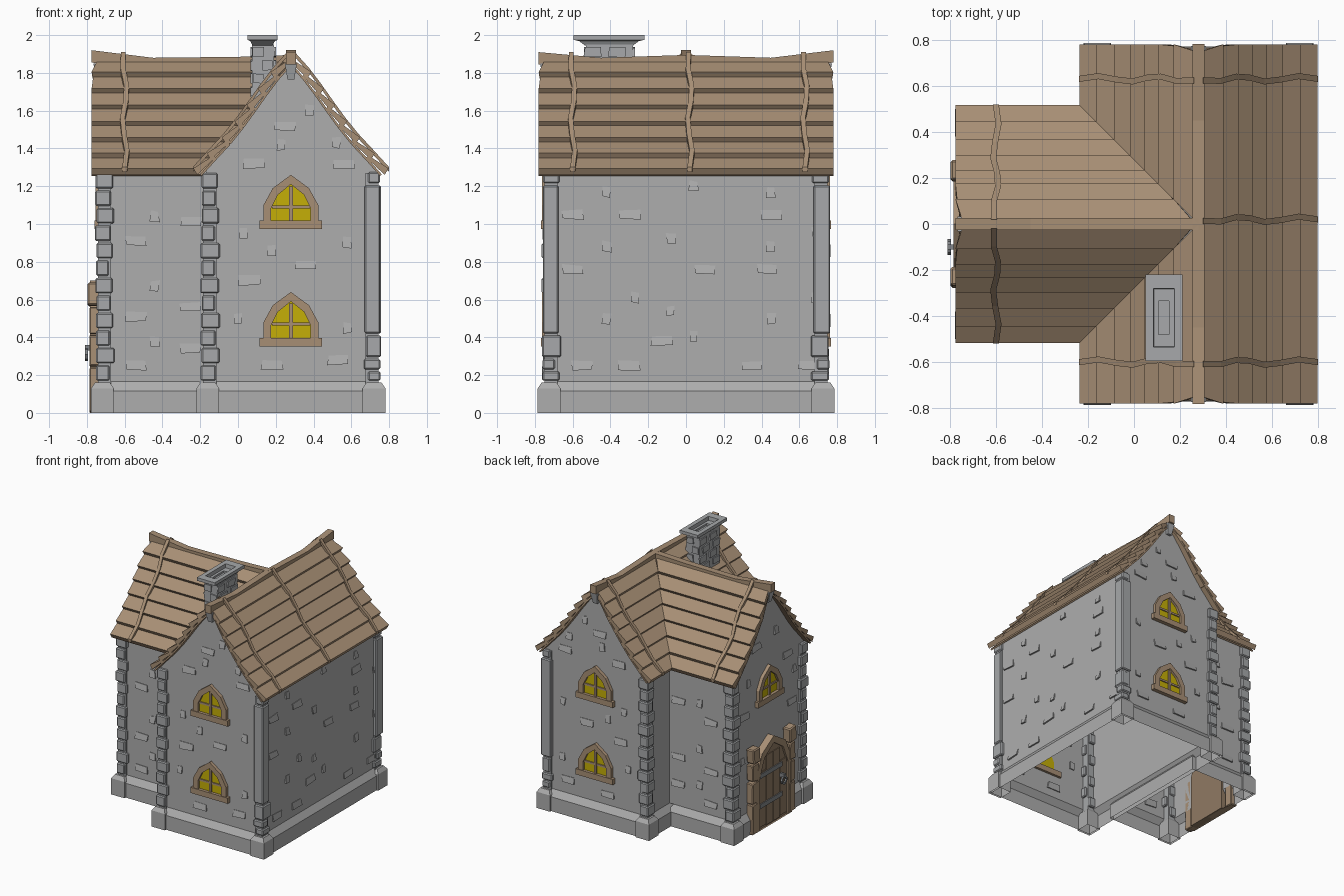
import bpy, bmesh, math, random
from mathutils import Vector

random.seed(4)
cube = bpy.data.objects.get("Cube")
if cube:
    bpy.data.objects.remove(cube, do_unlink=True)


def material(name, r, g, b):
    m = bpy.data.materials.new(name)
    m.use_nodes = True
    m.diffuse_color = (r, g, b, 1)
    m.node_tree.nodes["Principled BSDF"].inputs["Base Color"].default_value = (r, g, b, 1)
    return m


STONE = material("wall stone", .42, .42, .42)
TRIM = material("trim stone", .385, .395, .405)
WOOD = material("wood", .39, .275, .178)
DARK = material("dark wood", .28, .195, .125)
GLASS = material("yellow glass", .56, .43, .002)
IRON = material("iron", .23, .24, .25)
parts = {}


def loft(name, mat, rings, caps=(True, True), closed=True, bevel=0):
    """Skin a list of equal rings and add the result to a named part."""
    bm = bmesh.new()
    rows = [[bm.verts.new(p) for p in r] for r in rings]
    n = len(rows[0])
    for a, b in zip(rows, rows[1:]):
        for i in range(n if closed else n - 1):
            j = (i + 1) % n
            bm.faces.new((a[i], a[j], b[j], b[i]))
    for on, row in zip(caps, (rows[0], rows[-1])):
        if on:
            bm.faces.new(row)
    bmesh.ops.recalc_face_normals(bm, faces=bm.faces)
    if bevel:
        bmesh.ops.bevel(bm, geom=bm.edges[:], offset=bevel, segments=1, affect='EDGES')
    tmp = bpy.data.meshes.new("tmp")
    bm.to_mesh(tmp)
    bm.free()
    parts.setdefault(name, (bmesh.new(), mat))[0].from_mesh(tmp)
    bpy.data.meshes.remove(tmp)


def rect(x0, x1, y0, y1, z):
    return [(x0, y0, z), (x1, y0, z), (x1, y1, z), (x0, y1, z)]


def ribbon(name, mat, path, side, up, w, h):
    """Bar of rectangular section along a path."""
    s, u = Vector(side) * w / 2, Vector(up) * h
    loft(name, mat, [[Vector(p) - s, Vector(p) + s, Vector(p) + s + u, Vector(p) - s + u] for p in path])


def plane(ox, oy, ux, uy):
    """Map wall coordinates (across, height, outward) to space."""
    return lambda u, v, d=0: Vector((ox + ux * u + uy * d, oy + uy * u - ux * d, v))


def plate(name, mat, f, u, v, w, h, d, bevel=0, skew=0, back=0, tilt=0):
    """Block on a wall; tilt sinks its top edge."""
    s = [random.uniform(-skew, skew) for _ in range(8)]
    base = [(u - w/2, v - h/2), (u + w/2, v - h/2), (u + w/2, v + h/2), (u - w/2, v + h/2)]
    loft(name, mat, [[f(a + s[i], b + s[i + 4], k - (tilt if i > 1 else 0)) for i, (a, b) in enumerate(base)]
                     for k in (back, d)], bevel=bevel)


CX, HALF, LONG, WEST = .28, .45, .735, -.728
front = plane(CX, -LONG, 1, 0)
back = plane(CX, LONG, -1, 0)
east = plane(CX + HALF, 0, 0, 1)
west = plane(WEST, 0, 0, -1)
wing_front = plane(0, -HALF, 1, 0)
wing_back = plane(0, HALF, -1, 0)

# Roof profile: distance from ridge, height
ROOF = [(.487, 1.268), (.415, 1.348), (.335, 1.434), (.266, 1.52), (.202, 1.608),
        (.143, 1.692), (.078, 1.778), (0, 1.865)]

# Walls: open-bottomed gabled shells standing on the plinth
SILL = .165
gable = [(HALF, SILL), (HALF, 1.28)] + [(d, z - .028) for d, z in ROOF[1:]]
gable += [(-d, z) for d, z in gable[-2::-1]]
loft("main_walls", STONE, [[front(u, v) for u, v in gable],
                           [(CX + u, LONG, v) for u, v in gable]], closed=False)
loft("wing_walls", STONE, [[(x, u, v) for u, v in gable] for x in (WEST, CX - HALF)],
     caps=(True, False), closed=False)


# Plinth with sloped top and heavier corner blocks
def plinth(x0, x1, y0, y1):
    def ring(g, z):
        return rect(x0 - g, x1 + g, y0 - g, y1 + g, z)
    loft("plinth", STONE, [ring(.035, 0), ring(.035, .115), ring(0, SILL)], caps=(False, False))


plinth(CX - HALF, CX + HALF, -LONG, LONG)
plinth(WEST, CX - HALF - .035, -HALF, HALF)


def corner_box(name, mat, x, y, sx, sy, out, inx, iny, z0, z1, bevel=0, top=0):
    rings = []
    for z, t in ((z0, 0), (z1, 0)) + (((z1 + .03, top),) if top else ()):
        xs = sorted((x + sx * (out - t), x - sx * (inx - t)))
        ys = sorted((y + sy * (out - t), y - sy * (iny - t)))
        rings.append(rect(*xs, *ys, z))
    loft(name, mat, rings, bevel=bevel, caps=(not top, True))


# Corner stones
for sy in (-1, 1):
    for x, sx, half_y in ((CX + HALF, 1, LONG), (CX - HALF, -1, LONG), (WEST, -1, HALF)):
        y = sy * half_y
        corner_box("plinth_corners", STONE, x, y, sx, sy, .05, .07, .07, 0, .13, top=.02)
        corner_box("corner_cores", TRIM, x, y, sx, sy, .014, .055, .055, .15, 1.27)
        if sx > 0:
            levels = [.165, .225, .29, .415, 1.21, 1.28]
        else:
            levels = [.165 + i * .0925 for i in range(13)]
        for i, (a, b) in enumerate(zip(levels, levels[1:])):
            long, short = random.uniform(.062, .075), random.uniform(.04, .055)
            ix, iy = (long, short) if i % 2 else (short, long)
            if b - a > .3:
                ix = iy = .06
            corner_box("corner_stones", TRIM, x, y, sx, sy, random.uniform(.02, .03),
                       ix, iy, a + .006, b - .006, bevel=.007)

# Relief bricks: wide ones and small ones per wall
WIDE = {
    east: [(-.6, 1.05), (-.3, 1.05), (.45, 1.05), (-.6, .76), (.1, .76), (.43, .76),
           (-.55, .25), (-.3, .25), (.35, .25), (.65, .25), (-.13, .38)],
    front: [(-.03, 1.52), (.28, 1.32), (-.2, 1.32), (.08, .78), (-.22, .7), (.25, .28), (-.1, .25)],
    wing_front: [(-.54, .91), (-.54, .51), (-.54, .25), (-.25, 1.01), (-.25, .56), (-.25, .34)],
    west: [(-.3, .95), (.3, .85), (.25, 1.25), (-.15, 1.45)],
}
SMALL = {
    east: [(-.42, 1.17), (.04, 1.2), (.45, 1.17), (-.42, .88), (-.08, .92), (.45, .88), (.69, .96),
           (-.27, .61), (-.08, .54), (.69, .61), (-.42, .5), (.45, .5), (.04, .41)],
    front: [(.1, 1.6), (.24, 1.43), (-.05, 1.42), (.3, .9), (-.25, .95), (.3, .45), (-.28, .5), (-.1, .86)],
    wing_front: [(-.44, 1.04), (-.44, .67), (-.44, .38)],
    west: [(.33, 1.1), (-.33, .6), (.1, 1.5), (-.25, 1.2)],
}
for w, h, table in ((.11, .048, WIDE), (.045, .055, SMALL)):
    for face, spots in table.items():
        twin = {front: back, wing_front: wing_back}.get(face)
        for u, v in spots:
            for f, mirrored in ((face, u), (twin, -u)):
                if f:
                    plate("wall_bricks", STONE, f, mirrored, v, w, h, .013, skew=.006, back=-.008, tilt=.009)


# Pointed arch frames
def arch(half, spring, shoulder, top, z):
    pts = [(half, 0), (half, spring), (half * .66, shoulder), (0, top),
           (-half * .66, shoulder), (-half, spring), (-half, 0)]
    return [(u, v + z) for u, v in pts]


def frame(name, mat, f, outer, inner, depth):
    loft(name, mat, [[f(u, v, d) for u, v in ring] for ring, d in
                     ((outer, 0), (outer, depth), (inner, depth), (inner, 0))], caps=(False, False))


def window(f, z):
    outer, inner = arch(.145, .085, .175, .245, z), arch(.104, .07, .14, .195, z)
    frame("window_frames", WOOD, f, outer, inner, .027)
    loft("window_glass", GLASS, [[f(u, v, d) for u, v in inner] for d in (-.004, .008)])
    plate("window_bars", WOOD, f, 0, z + .092, .02, .185, .02)
    plate("window_bars", WOOD, f, 0, z + .075, .2, .016, .016)
    plate("window_sills", WOOD, f, 0, z - .02, .33, .045, .032, back=-.02)


for f in (front, back):
    window(f, .395)
    window(f, 1.015)
window(west, 1.015)

# Door with posts, planks, straps and ring
d_out, d_in = arch(.225, .44, .61, .7, 0), arch(.18, .42, .565, .645, 0)
frame("door_frame", WOOD, west, d_out, d_in, .055)
loft("door_leaf", DARK, [[west(u, v, d) for u, v in d_in] for d in (-.015, .04)])
for i in range(4):
    side = i in (0, 3)
    plate("door_planks", DARK, west, (i - 1.5) * .087, .24 if side else .29, .08, .44 if side else .56, .046)
for v in (.19, .43):
    plate("door_straps", IRON, west, -.03, v, .28, .036, .053)
ring = [(math.cos(i * math.tau / 8), math.sin(i * math.tau / 8)) for i in range(8)]
frame("door_ring", IRON, lambda u, v, d: west(u, v, d + .066), [(.1 + .035 * a, .31 + .035 * b) for a, b in ring],
      [(.1 + .022 * a, .31 + .022 * b) for a, b in ring], .015)
plate("door_ring", IRON, west, .1, .345, .02, .03, .082)
for s in (-1, 1):
    for v, h in ((.12, .24), (.33, .17), (.49, .14)):
        plate("door_posts", WOOD, west, s * .235, v, .07, h - .004, .058, bevel=.006, skew=.006)
    plate("door_posts", WOOD, west, s * .23, .625, .085, .12, .068, bevel=.008, skew=.006)


# Roof slopes of overlapping board rows; k mitres one end along the valley
def main_roof(side):
    return lambda a, d, z: (CX + side * d, a, z)


def wing_roof(side):
    return lambda a, d, z: (a, side * d, z)


def slope(f, a0, a1, k):
    for low, high in zip(ROOF, ROOF[1:]):
        low, high = Vector(low), Vector(high)
        run = (high - low).normalized()
        n = Vector((run.y, -run.x))

        def slab(name, l0, l1, h0, h1, lip, tuck):
            pts = [low + n * l0 - run * lip, low + n * l1,
                   high + n * h1 + run * tuck, high + n * h0 + run * tuck]
            # board ends draw back towards the ridge
            trim = [1 - .5 * max(0, .1 - abs(p.x)) for p in pts]
            loft(name, WOOD, [[f(a0 * t, p.x, p.y) for p, t in zip(pts, trim)],
                              [f(a1 * t + k * p.x, p.x, p.y) for p, t in zip(pts, trim)]])
        slab("roof_boards", .002, .04, -.01, .006, .012, .014)
        slab("roof_underlay", -.02, -.008, -.02, -.008, 0, 0)


def batten(f, a, along):
    path = []
    for i, (d, z) in enumerate(ROOF):
        grow = .012 if i == 0 else 0
        path.append(f(a + .012 * math.sin(i * 1.7), d + .02 + grow, z + .02 - grow))
    ribbon("roof_battens", WOOD, path, along, (0, 0, 1), .026, .026)


EDGE = .78
slope(main_roof(1), -EDGE, EDGE, 0)
for s in (-1, 1):
    slope(main_roof(-1), s * EDGE, 0, s)
    slope(wing_roof(s), -.775, CX, -1)
    batten(wing_roof(s), -.6, (1, 0, 0))
for y in (-.6, .02, .63):
    batten(main_roof(1), y, (0, 1, 0))
    if abs(y) > .5:
        batten(main_roof(-1), y, (0, 1, 0))

# Sagging ridge beams and the stone brackets below them
ribbon("main_ridge", WOOD, [(CX, y, z) for y, z in ((-.782, 1.845), (-.45, 1.815), (0, 1.83), (.45, 1.815), (.782, 1.855))],
       (1, 0, 0), (0, 0, 1), .052, .065)
ribbon("wing_ridge", WOOD, [(x, 0, z) for x, z in ((-.775, 1.855), (-.45, 1.815), (0, 1.82), (CX, 1.83))],
       (0, 1, 0), (0, 0, 1), .052, .065)
for f in (front, back, west):
    loft("ridge_brackets", TRIM, [[f(-w, z, 0), f(w, z, 0), f(w, z, d), f(-w, z, d)]
                                  for w, z, d in ((.018, 1.765, .02), (.032, 1.85, .038))])

# Chimney with stones and hollow flared cap
loft("chimney", TRIM, [rect(.075, .19, -.53, -.28, 1.58), rect(.075, .19, -.53, -.28, 1.95)])
for i in range(4):
    z = 1.7 + i * .07
    for y, n in ((-.53, 1), (-.28, -1)):
        plate("chimney_stones", TRIM, plane(.1325, y, n, 0), .025 * (-1) ** i, z, .055, .05, .01, skew=.005)
    for x, n in ((.19, 1), (.075, -1)):
        for u in (-.07, .06):
            plate("chimney_stones", TRIM, plane(x, -.405, 0, n), u + .02 * (-1) ** i, z, .085, .05, .01, skew=.005)


def cap(gx, gy, z):
    return rect(.05 + gx, .21 - gx, -.595 + gy, -.22 - gy, z)


loft("chimney_cap", TRIM, [cap(.028, .06, 1.945), cap(.015, .03, 1.968), cap(0, 0, 1.975), cap(0, 0, 2),
                           cap(.035, .06, 2), cap(.037, .063, 1.97), cap(.057, .115, 1.97), cap(.057, .115, 1.955)])

# Finish each part as an object
for name, (bm, mat) in parts.items():
    mesh = bpy.data.meshes.new(name)
    bm.to_mesh(mesh)
    bm.free()
    mesh.materials.append(mat)
    bpy.context.scene.collection.objects.link(bpy.data.objects.new(name, mesh))
